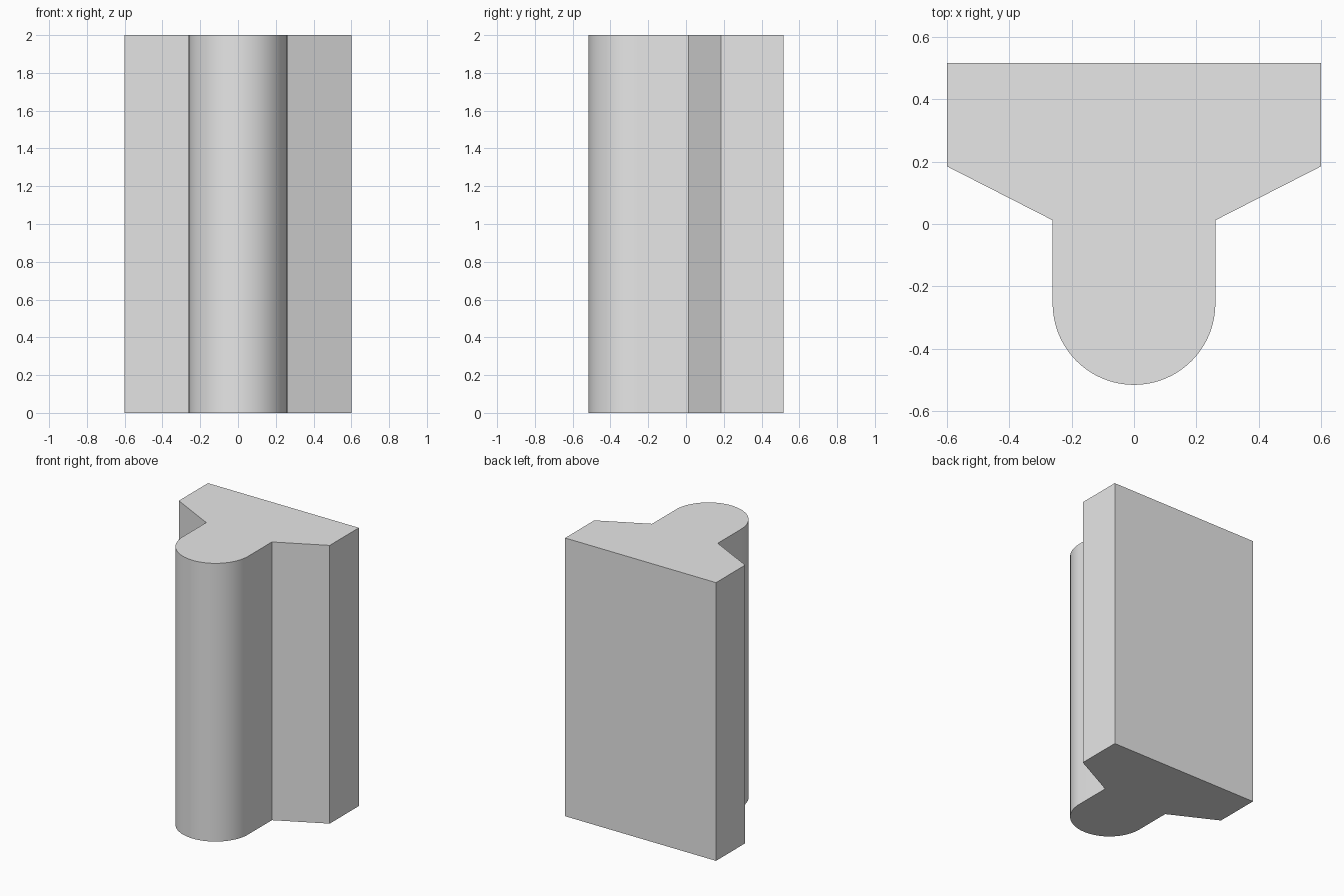
import bpy
import bmesh
from math import cos, sin, pi, radians

cube = bpy.data.objects.get("Cube")
if cube:
    bpy.data.objects.remove(cube, do_unlink=True)

HEIGHT = 2.0
RADIUS = 0.261
DEPTH = 0.516
SEGMENTS = 48

# Plain grey material
grey = bpy.data.materials.new("light grey")
grey.use_nodes = True
colour = (0.8, 0.8, 0.8, 1)
grey.diffuse_color = colour
grey.node_tree.nodes["Principled BSDF"].inputs["Base Color"].default_value = colour

# Cross-section: wide back slab, sloped shoulders, rounded nose
shoulder = [(0.6, DEPTH), (0.6, 0.185), (RADIUS, 0.012)]
nose = []
for i in range(SEGMENTS + 1):
    a = pi * i / SEGMENTS
    nose.append((-RADIUS * cos(a), RADIUS - DEPTH - RADIUS * sin(a)))
left_side = [(-x, y) for x, y in shoulder]
profile = left_side + nose + shoulder[::-1]

# Extrude the cross-section upward
bm = bmesh.new()
base = bm.faces.new([bm.verts.new((x, y, 0)) for x, y in profile])
top = bmesh.ops.extrude_face_region(bm, geom=[base], use_keep_orig=True)
top_verts = [g for g in top["geom"] if isinstance(g, bmesh.types.BMVert)]
bmesh.ops.translate(bm, verts=top_verts, vec=(0, 0, HEIGHT))
bmesh.ops.recalc_face_normals(bm, faces=bm.faces)

mesh = bpy.data.meshes.new("rounded_nose_block")
bm.to_mesh(mesh)
bm.free()
mesh.materials.append(grey)
block = bpy.data.objects.new("rounded_nose_block", mesh)
bpy.context.collection.objects.link(block)

# Smooth the rounded nose, keep the corners crisp
bpy.ops.object.select_all(action="DESELECT")
block.select_set(True)
bpy.context.view_layer.objects.active = block
bpy.ops.object.shade_smooth_by_angle(angle=radians(20))
